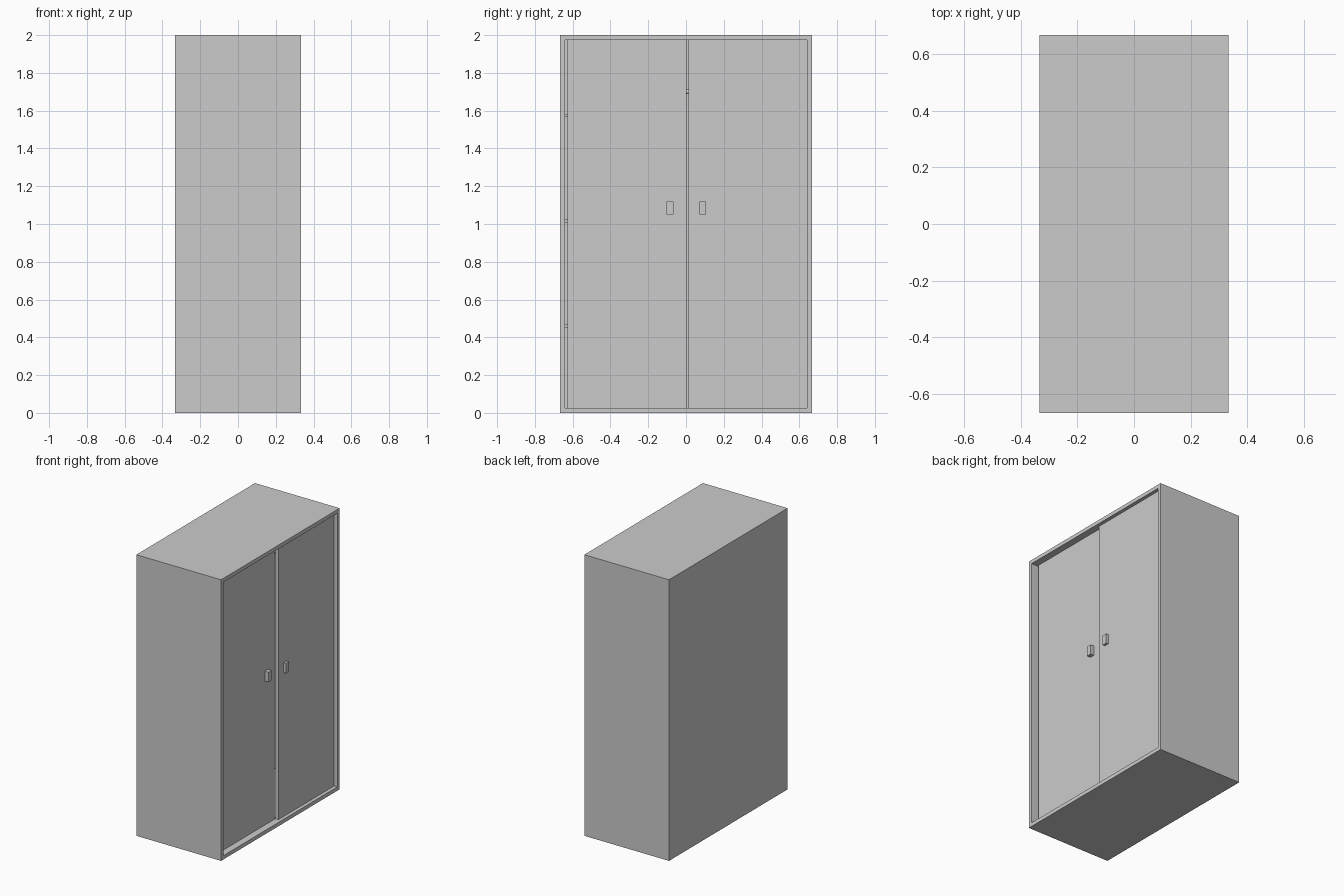
import bpy
import math

if "Cube" in bpy.data.objects:
    bpy.data.objects.remove(bpy.data.objects["Cube"])

D, W, H = 1 / 3, 2 / 3, 2.0   # half depth, half width, height
T = 0.027                     # panel thickness


def box(name, x, y, z):
    """Box from (min, max) ranges on each axis."""
    sx, sy, sz = (b - a for a, b in (x, y, z))
    cx, cy, cz = ((a + b) / 2 for a, b in (x, y, z))
    bpy.ops.mesh.primitive_cube_add(size=1)
    ob = bpy.context.object
    ob.name = name
    for v in ob.data.vertices:
        v.co = (v.co.x * sx, v.co.y * sy, v.co.z * sz)
    ob.location = (cx, cy, cz)
    return ob


# Carcass: block with the front (+x) cavity cut out as one clean shell
carcass = box("cabinet_carcass", (-D, D), (-W, W), (0, H))
cutter = box("cavity_cutter", (-D + T, D + 0.1), (-W + T, W - T), (T, H - T))
cutter.hide_render = True
cut = carcass.modifiers.new("cavity", 'BOOLEAN')
cut.object = cutter
cut.solver = 'EXACT'
bpy.context.view_layer.objects.active = carcass
bpy.ops.object.modifier_apply(modifier=cut.name)
bpy.data.objects.remove(cutter)

# Sliding doors on two tracks: the left one runs behind the right one
left_front, right_front = 0.284, 0.308
box("left_sliding_door", (left_front - 0.02, left_front), (-0.627, 0.003), (T, H - T))
box("right_sliding_door", (right_front - 0.02, right_front), (0.013, W - T), (T, H - T))

# Block handles
box("left_handle", (left_front, left_front + 0.028), (-0.103, -0.067), (1.05, 1.12))
box("right_handle", (right_front, right_front + 0.018), (0.072, 0.107), (1.05, 1.12))

# Interior: divider, three shelves on the left, hanging rail on the right
back, inner = -D + T, 0.25
box("divider", (back, inner), (-0.02, 0.0), (T, H - T))
for i, z in enumerate((0.46, 1.015, 1.575)):
    box(f"shelf_{i + 1}", (back, inner), (-W + T, -0.02), (z - 0.008, z + 0.008))
bpy.ops.mesh.primitive_cylinder_add(vertices=16, radius=0.012, depth=W - T,
                                    location=(0, (W - T) / 2, 1.7),
                                    rotation=(math.pi / 2, 0, 0))
bpy.context.object.name = "hanging_rail"
bpy.ops.object.shade_smooth_by_angle()
